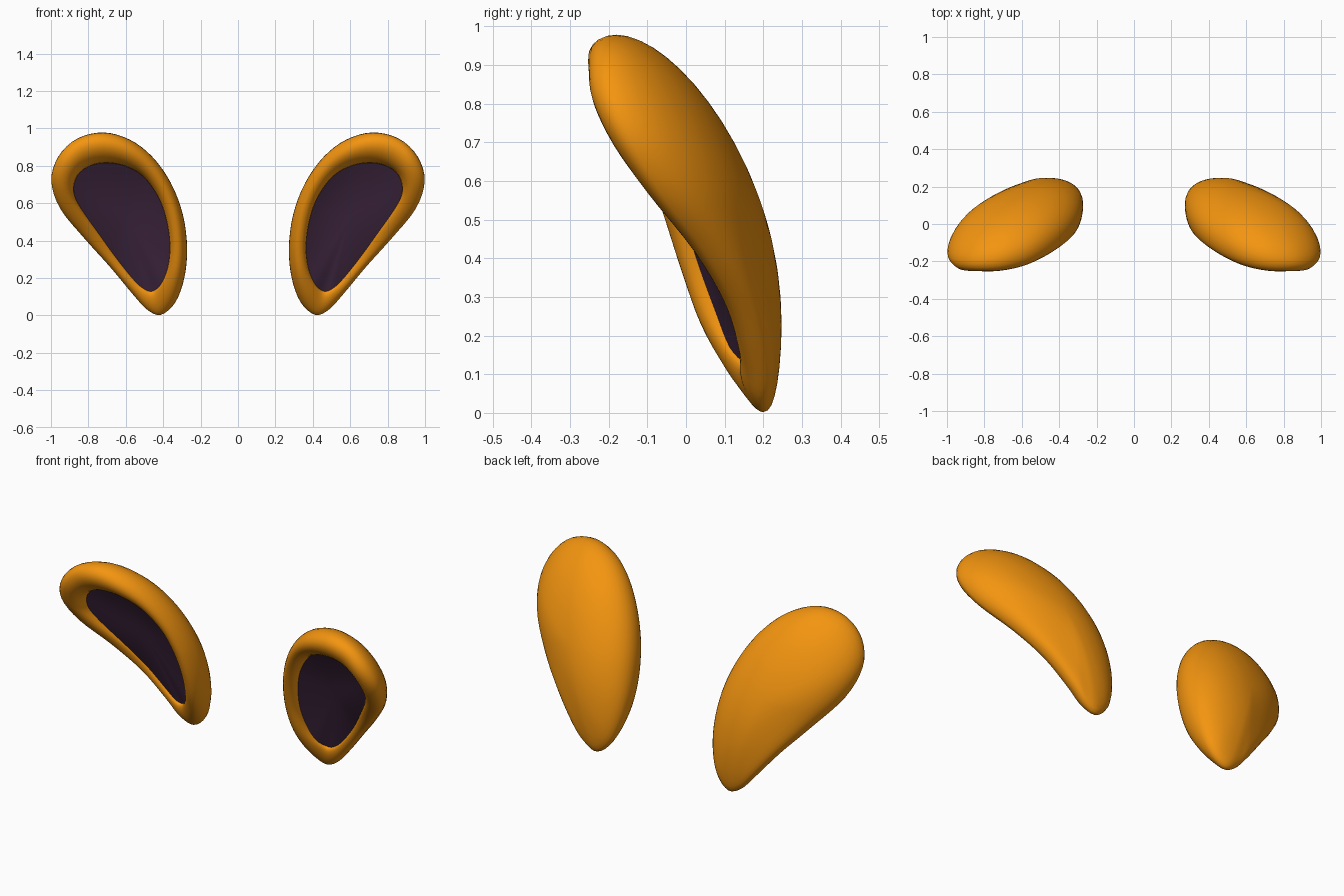
import bpy, bmesh, math
from mathutils import Vector

if "Cube" in bpy.data.objects:
    bpy.data.objects.remove(bpy.data.objects["Cube"])

# Control points round one ear, seen from the front, starting at the lower tip:
# outline x, z | inner dish x, z | outline setback | rim bulge | dish edge setback
CTRL = [
    (.412, .003, .455, .130, .00, .03, .00),
    (.335, .070, .410, .170, .00, .065, -.03),
    (.287, .200, .375, .260, .00, .095, -.04),
    (.272, .360, .364, .380, .00, .10, -.045),
    (.295, .540, .385, .520, .00, .095, -.04),
    (.360, .710, .430, .640, .00, .09, -.03),
    (.460, .850, .510, .745, .00, .095, -.02),
    (.580, .940, .610, .800, -.005, .10, -.015),
    (.720, .978, .715, .815, -.01, .095, -.015),
    (.860, .945, .800, .795, -.02, .08, -.015),
    (.960, .850, .860, .745, -.03, .075, -.015),
    (.998, .720, .878, .660, -.03, .055, -.01),
    (.950, .570, .838, .570, -.005, .04, .005),
    (.820, .410, .740, .430, .045, .035, .03),
    (.685, .260, .650, .305, .065, .035, .045),
    (.560, .110, .557, .190, .045, .035, .03),
    (.485, .030, .500, .140, .015, .03, .01),
]
CX, CZ = .60, .56
STEPS = 4


def smooth_loop(rows):
    """Closed Catmull-Rom through the control rows."""
    out, n = [], len(rows)
    for i in range(n):
        a, b, c, d = (rows[(i + k) % n] for k in (-1, 0, 1, 2))
        for j in range(STEPS):
            t = j / STEPS
            out.append([.5 * (2 * q + (r - p) * t + (2 * p - 5 * q + 4 * r - s) * t * t
                              + (3 * q - p - 3 * r + s) * t ** 3)
                        for p, q, r, s in zip(a, b, c, d)])
    return out


def lean(x, z):
    """Tilted plane the ear outline lies in."""
    return .2 - .13 * (x - .41) - .336 * z


def point(x, z, offset):
    return Vector((x, lean(x, z) + offset, z))


def loft(name, rings, color):
    bm = bmesh.new()
    vs = [[bm.verts.new(p) for p in ring] for ring in rings]
    n = len(rings[0])
    for A, B in zip(vs, vs[1:]):
        for i in range(n):
            j = (i + 1) % n
            bm.faces.new((A[i], B[i], B[j], A[j]))
    bmesh.ops.remove_doubles(bm, verts=bm.verts, dist=1e-5)
    for f in bm.faces:
        f.smooth = True
    me = bpy.data.meshes.new(name)
    bm.to_mesh(me)
    bm.free()
    mat = bpy.data.materials.new(name + "_color")
    mat.diffuse_color = color
    mat.use_nodes = True
    mat.node_tree.nodes["Principled BSDF"].inputs["Base Color"].default_value = mat.diffuse_color
    me.materials.append(mat)
    ob = bpy.data.objects.new(name, me)
    bpy.context.collection.objects.link(ob)
    ob.modifiers.new("other_side", 'MIRROR')
    return ob


loop = smooth_loop(CTRL)
shell = []

# Domed back, from its centre out to the outline
for k in range(13):
    a = k / 12 * math.pi / 2
    s, h = math.sin(a), math.cos(a)
    ring = []
    for ox, oz, px, pz, d, r, e in loop:
        x, z = CX + (ox - CX) * s, CZ + (oz - CZ) * s
        height = .197 - .28 * max(0, CZ - z) ** 2
        ring.append(point(x, z, height * h + d * s ** 4))
    shell.append(ring)

# Rolled rim: outline forward to the ridge, then back into the dish
for k in range(1, 13):
    ring = []
    for ox, oz, px, pz, d, r, e in loop:
        if k <= 6:
            a = k / 6 * math.pi / 2
            f, off = .5 * (1 - math.cos(a)), d - r * math.sin(a)
        else:
            a = (k - 6) / 6 * math.pi / 2
            f = .5 + .5 * math.sin(a)
            off = (d - r) + (e - d + r) * (1 - math.cos(a))
        ring.append(point(ox + (px - ox) * f, oz + (pz - oz) * f, off))
    shell.append(ring)
loft("ear_shell", shell, (.9, .30, .005, 1))

# Shallow dark dish inside the rim
dish = []
for k in range(9):
    s = 1 - k / 8
    dish.append([point(CX + (px - CX) * s, CZ - .03 + (pz - CZ + .03) * s,
                       e * s * s + .02 * (1 - s * s))
                 for ox, oz, px, pz, d, r, e in loop])
loft("inner_ear", dish, (.055, .022, .055, 1))
